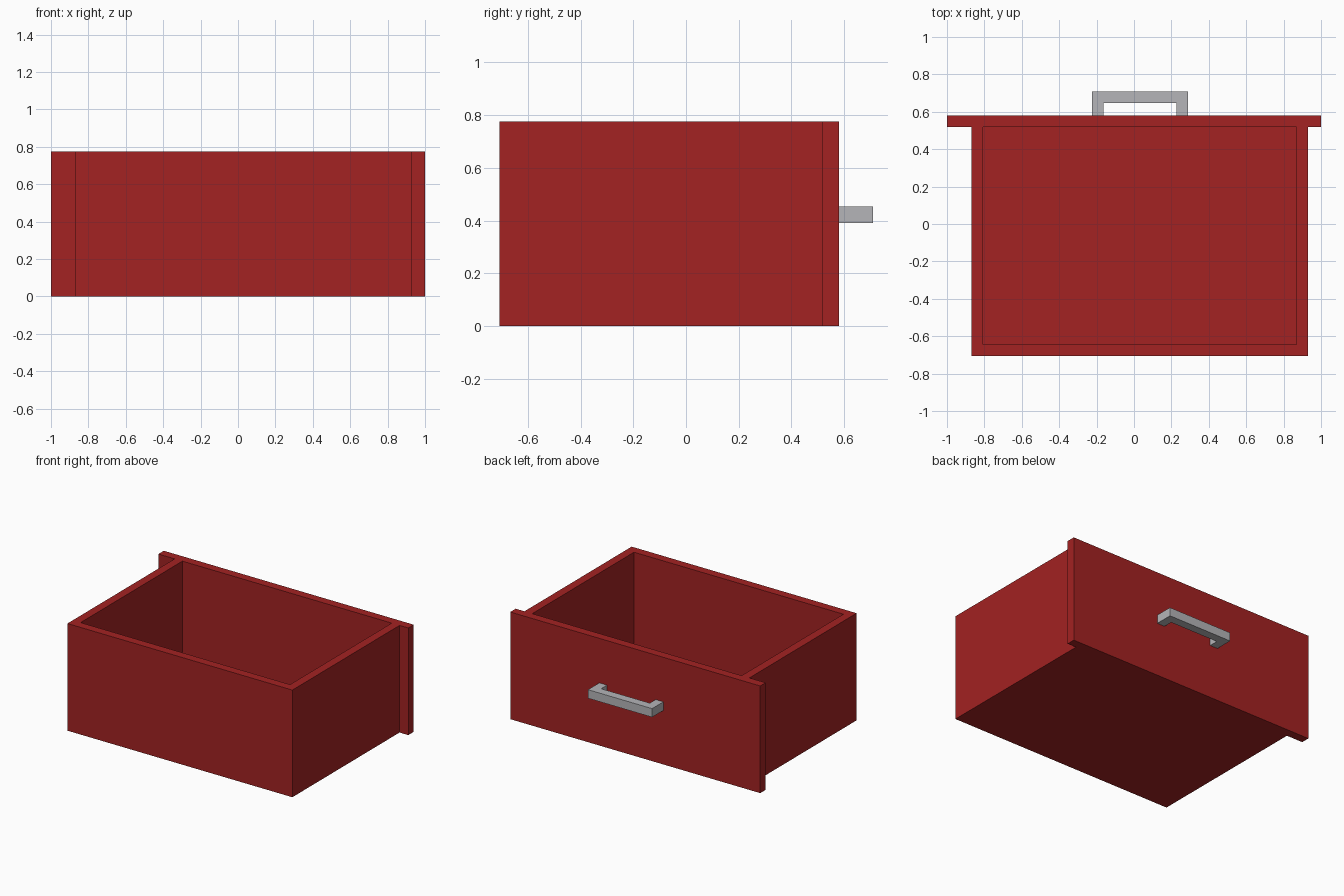
import bpy, bmesh

default = bpy.data.objects.get("Cube")
if default:
    bpy.data.objects.remove(default, do_unlink=True)


def material(name, rgb, metallic=0.0):
    m = bpy.data.materials.new(name)
    m.use_nodes = True
    m.diffuse_color = (*rgb, 1)
    bsdf = m.node_tree.nodes["Principled BSDF"]
    bsdf.inputs["Base Color"].default_value = (*rgb, 1)
    bsdf.inputs["Roughness"].default_value = 0.6
    return m


def prism(name, outline, z0, z1, mat):
    """Extrude a plan outline (counter-clockwise) from z0 up to z1."""
    bm = bmesh.new()
    face = bm.faces.new([bm.verts.new((x, y, z0)) for x, y in outline])
    top = bmesh.ops.extrude_face_region(bm, geom=[face])
    verts = [v for v in top["geom"] if isinstance(v, bmesh.types.BMVert)]
    bmesh.ops.translate(bm, verts=verts, vec=(0, 0, z1 - z0))
    bmesh.ops.recalc_face_normals(bm, faces=bm.faces)
    mesh = bpy.data.meshes.new(name)
    bm.to_mesh(mesh)
    bm.free()
    mesh.materials.append(mat)
    obj = bpy.data.objects.new(name, mesh)
    bpy.context.collection.objects.link(obj)
    return obj


red = material("red paint", (0.366, 0.016, 0.016))
grey = material("grey metal", (0.46, 0.46, 0.48))

WALL, HEIGHT = 0.062, 0.775
LEFT, RIGHT = 0.93, -0.87            # sides of the drawer box
END, PANEL, FACE = -0.707, 0.518, 0.58   # far end, panel inside, panel outside

# Drawer body: box and wider face panel in one outline
drawer = prism("drawer_body", [
    (RIGHT, END), (LEFT, END), (LEFT, PANEL), (1, PANEL),
    (1, FACE), (-1, FACE), (-1, PANEL), (RIGHT, PANEL)], 0, HEIGHT, red)

# Hollow out the storage space, leaving a floor
x0, x1, y0 = RIGHT + WALL, LEFT - WALL, END + WALL
cutter = prism("storage_cutter", [(x0, y0), (x1, y0), (x1, PANEL), (x0, PANEL)],
               WALL, HEIGHT + 0.2, red)
cutter.hide_render = True
cut = drawer.modifiers.new("hollow", 'BOOLEAN')
cut.operation, cut.solver, cut.object = 'DIFFERENCE', 'EXACT', cutter
bpy.context.view_layer.objects.active = drawer
bpy.ops.object.modifier_apply(modifier=cut.name)
bpy.data.objects.remove(cutter, do_unlink=True)

# Bracket-shaped pull handle on the face panel
h0, h1, bar_in, bar_out = -0.225, 0.288, 0.647, 0.709
prism("pull_handle", [
    (h0, FACE), (h0 + WALL, FACE), (h0 + WALL, bar_in), (h1 - WALL, bar_in),
    (h1 - WALL, FACE), (h1, FACE), (h1, bar_out), (h0, bar_out)], 0.391, 0.453, grey)
